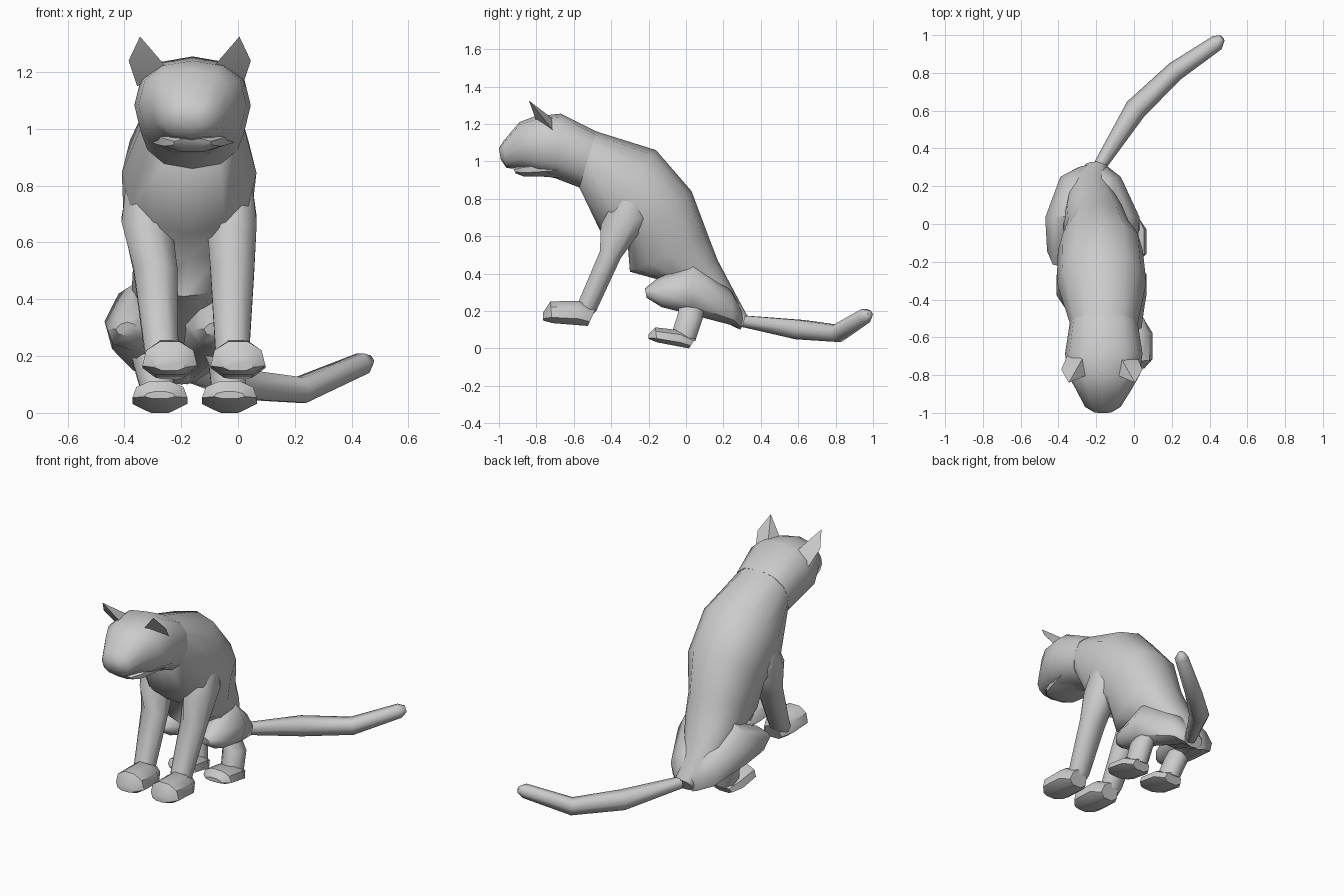
import bpy, bmesh, math
from mathutils import Vector

if "Cube" in bpy.data.objects:
    bpy.data.objects.remove(bpy.data.objects["Cube"])


def finish(name, bm, angle=40):
    bmesh.ops.recalc_face_normals(bm, faces=bm.faces)
    me = bpy.data.meshes.new(name)
    bm.to_mesh(me)
    bm.free()
    ob = bpy.data.objects.new(name, me)
    bpy.context.collection.objects.link(ob)
    bpy.ops.object.select_all(action='DESELECT')
    ob.select_set(True)
    bpy.context.view_layer.objects.active = ob
    bpy.ops.object.shade_smooth_by_angle(angle=math.radians(angle))
    return ob


def skin(name, rings, angle=50):
    bm = bmesh.new()
    loops = [[bm.verts.new(p) for p in r] for r in rings]
    n = len(loops[0])
    for a, b in zip(loops, loops[1:]):
        for i in range(n):
            bm.faces.new((a[i], a[(i + 1) % n], b[(i + 1) % n], b[i]))
    bm.faces.new(loops[0])
    bm.faces.new(loops[-1])
    return finish(name, bm, angle)


def spow(v, p):
    return math.copysign(abs(v) ** p if abs(v) > 1e-6 else 0, v)


# Loft through sections: (top y, top z, bottom y, bottom z, centre x, half width)
# flat puts a flat at top and bottom; p < 1 is boxier; taper widens the lower half
def loft(name, sections, n=8, flat=True, p=1.0, taper=0, angle=50):
    k = 1 / math.cos(math.pi / n) ** p if flat else 1
    rings = []
    for ty, tz, by, bz, cx, hw in sections:
        c = Vector((cx, (ty + by) / 2, (tz + bz) / 2))
        up = Vector((0, (ty - by) / 2, (tz - bz) / 2)) * k
        side = Vector((hw * k, 0, 0))
        ang = [(i + .5 * flat) * math.tau / n for i in range(n)]
        rings.append([c + up * spow(math.cos(a), p)
                      + side * spow(math.sin(a), p) * (1 - taper * math.cos(a))
                      for a in ang])
    return skin(name, rings, angle)


def tube(name, path, n=6):
    pts = [Vector(p[:3]) for p in path]
    rings = []
    for i, p in enumerate(pts):
        d = pts[min(i + 1, len(pts) - 1)] - pts[max(i - 1, 0)]
        u = d.cross(Vector((0, 0, 1))).normalized()
        v = u.cross(d).normalized()
        rings.append([p + path[i][3] * (u * math.cos(a) + v * math.sin(a))
                      for a in (j * math.tau / n for j in range(n))])
    return skin(name, rings, 65)


# Torso, from neck to tail base
loft("torso", [
    (-.48, 1.16, -.57, .86, -.16, .18),
    (-.16, 1.06, -.46, .63, -.172, .237),
    (.03, .84, -.31, .54, -.178, .225),
    (.12, .60, -.30, .41, -.19, .18),
    (.17, .47, -.12, .36, -.21, .165),
    (.26, .30, .08, .20, -.235, .11),
    (.33, .17, .29, .10, -.20, .06)], n=12, flat=False, p=.9)

# Head and lower jaw
loft("head", [
    (-.48, 1.16, -.57, .86, -.16, .18),
    (-.67, 1.255, -.70, .91, -.16, .205),
    (-.81, 1.24, -.79, .93, -.16, .19),
    (-.89, 1.21, -.87, .955, -.16, .145),
    (-.975, 1.11, -.96, .965, -.165, .095),
    (-1.0, 1.07, -.99, 1.01, -.165, .05)], n=12, flat=False, p=.85)
loft("lower_jaw", [
    (-.66, 1.06, -.66, .91, -.16, .15),
    (-.80, 1.00, -.79, .92, -.16, .12),
    (-.88, .985, -.87, .92, -.16, .10),
    (-.925, .965, -.91, .935, -.16, .065)])

# Ears
for s, c, name in ((-1, -.16, "left_ear"), (1, -.18, "right_ear")):
    bm = bmesh.new()
    for x, y, z in ((.09, -.80, 1.215), (.225, -.77, 1.24), (.195, -.70, 1.15),
                    (.10, -.69, 1.21), (.185, -.84, 1.325)):
        bm.verts.new((c + s * x, y, z))
    bmesh.ops.convex_hull(bm, input=bm.verts)
    finish(name, bm, 25)


def paw(name, x, y, z, tilt, length, h):
    loft(name, [(y + a * length, z + tilt * (.24 - a) + b * h,
                 y + c * length, z + tilt * (.24 - c) + d, x, w)
                for a, b, c, d, w in ((0, .05, 0, .01, .05), (.04, .115, .05, 0, .09),
                                      (.19, .13, .19, 0, .09), (.28, .09, .24, 0, .055))],
         p=.85, taper=.2, angle=40)


# Front and hind legs: s mirrors left / right, hx is the hind paw centre
for s, name, hx in ((-1, "left", -.275), (1, "right", -.03)):
    loft(name + "_front_leg", [
        (-.36, .84, -.24, .78, -.172 + s * .16, .06),
        (-.455, .66, -.19, .70, -.172 + s * .15, .088),
        (-.46, .52, -.35, .48, -.155 + s * .135, .077),
        (-.575, .25, -.48, .20, -.145 + s * .125, .06),
        (-.60, .19, -.52, .16, -.145 + s * .125, .05)])
    paw(name + "_front_paw", -.12 + s * .12, -.765, .12, .08, 1, 1)
    # Thigh from knee back to hip
    tx = (-.39, -.375, -.35, -.30, -.25) if s < 0 else (-.08, -.07, -.09, -.16, -.18)
    loft(name + "_thigh", [(*q, x, w) for q, x, w in zip(
        ((-.22, .32, -.21, .27), (-.16, .37, -.13, .22), (.04, .465, .03, .18),
         (.24, .31, .26, .12), (.31, .19, .29, .10)),
        tx, (.04, .085, .12, .09, .045))], flat=False, p=1.1, taper=.2)
    # Hind leg and paw
    loft(name + "_hind_leg", [
        (-.03, .26, .10, .26, hx - .06, .055),
        (-.045, .18, .09, .16, hx - (.03 if s < 0 else .01), .063),
        (-.08, .07, .05, .04, hx, .06)])
    paw(name + "_hind_paw", hx, -.20, 0, .17, .9, .68)

# Tail
tube("tail", [(-.18, .31, .145, .035), (.01, .61, .10, .06),
              (.22, .81, .08, .052), (.44, .96, .175, .042), (.465, .985, .185, .02)])
